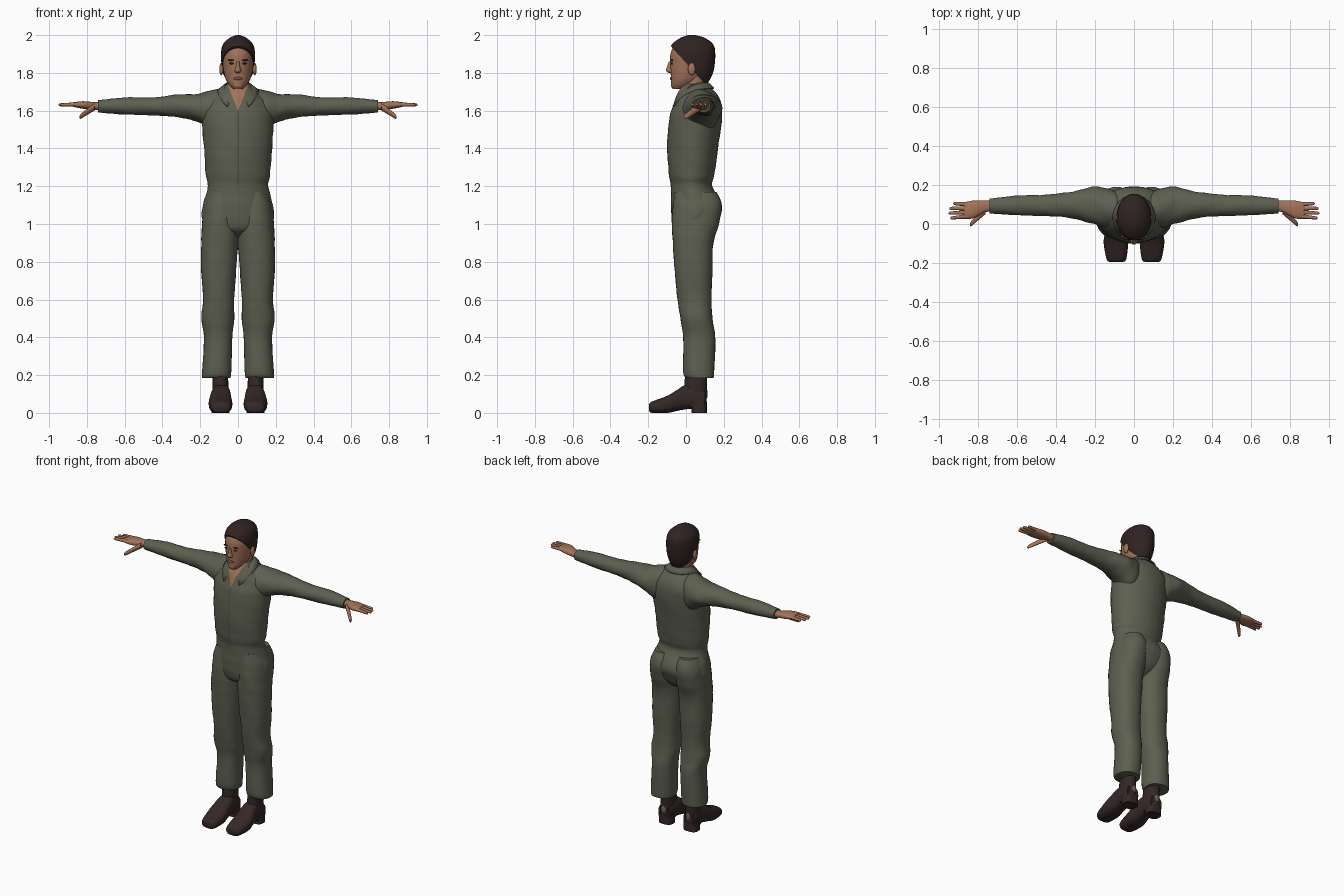
import bpy, bmesh, math
from mathutils import Vector

if "Cube" in bpy.data.objects:
    bpy.data.objects.remove(bpy.data.objects["Cube"])


def material(name, red, green, blue):
    mat = bpy.data.materials.new(name)
    mat.use_nodes = True
    mat.diffuse_color = (red, green, blue, 1)
    shader = mat.node_tree.nodes["Principled BSDF"]
    shader.inputs["Base Color"].default_value = mat.diffuse_color
    shader.inputs["Roughness"].default_value = .8
    return mat


OLIVE = material("olive cloth", .11, .115, .08)
SEAM = material("dark olive seam", .08, .085, .06)
SKIN = material("skin", .36, .17, .1)
LIP = material("lip", .25, .09, .06)
HAIR = material("dark brown hair", .03, .017, .016)
LEATHER = material("boot leather", .035, .02, .02)
TAN = material("worn tan patch", .17, .15, .11)
EYE = material("dark eye", .05, .03, .02)


def finish(name, bm, *materials, mirror=False):
    """Turn a bmesh into a smooth named object, mirrored to the right if asked."""
    bmesh.ops.recalc_face_normals(bm, faces=bm.faces)
    mesh = bpy.data.meshes.new(name)
    bm.to_mesh(mesh)
    bm.free()
    part = bpy.data.objects.new(name, mesh)
    bpy.context.collection.objects.link(part)
    for mat in materials:
        mesh.materials.append(mat)
    if mirror:
        part.modifiers.new("Mirror", 'MIRROR')
    bpy.ops.object.select_all(action='DESELECT')
    part.select_set(True)
    bpy.context.view_layer.objects.active = part
    bpy.ops.object.shade_smooth_by_angle(angle=math.radians(50))
    return part


def spline(before, start, end, after, t):
    """Smooth section between two neighbouring sections."""
    blend = []
    for a, b, c, d in zip(before, start, end, after):
        bend = 2 * a - 5 * b + 4 * c - d
        twist = 3 * (b - c) + d - a
        blend.append(b + t / 2 * (c - a + t * (bend + t * twist)))
    return blend


def loft(axis, *sections, sides=32, steps=5, power=1.0, fold=0.0):
    """Skin ovals; a section is its position, then low and high on both cross axes."""
    bm = bmesh.new()
    last = len(sections) - 1
    smooth = []
    for i in range(last):
        near = [sections[max(0, min(last, i + k))] for k in (-1, 0, 1, 2)]
        smooth += [spline(*near, step / steps) for step in range(steps)]
    smooth.append(sections[last])
    loops = []
    for pos, low_a, high_a, low_b, high_b in smooth:
        loop = []
        for k in range(sides):
            angle = math.tau * k / sides
            c, s = [math.copysign(abs(v) ** power, v)
                    for v in (math.cos(angle), math.sin(angle))]
            # Crossing waves give soft cloth folds
            wave = math.sin(pos * 55 + 3 * angle) * math.sin(pos * 23 - 2 * angle)
            swell = (1 + fold * wave) / 2
            a = (low_a + high_a) / 2 + c * swell * (high_a - low_a)
            b = (low_b + high_b) / 2 + s * swell * (high_b - low_b)
            spot = {'x': (pos, a, b), 'y': (a, pos, b), 'z': (a, b, pos)}[axis]
            loop.append(bm.verts.new(spot))
        loops.append(loop)
    for lower, upper in zip(loops, loops[1:]):
        for k in range(sides):
            bm.faces.new((lower[k - 1], lower[k], upper[k], upper[k - 1]))
    bm.faces.new(loops[0])
    bm.faces.new(loops[-1])
    return bm


def column(*sections, **options):
    """Upright loft about the centre line; a section is height, half width, front, back."""
    rings = [(z, -half, half, front, back) for z, half, front, back in sections]
    return loft('z', *rings, **options)


def cut(bm, point, normal, **options):
    geometry = bm.verts[:] + bm.edges[:] + bm.faces[:]
    bmesh.ops.bisect_plane(bm, geom=geometry, plane_co=point, plane_no=normal, **options)


def blob(name, place, size, mat, mirror=False):
    bm = bmesh.new()
    bmesh.ops.create_uvsphere(bm, u_segments=16, v_segments=10, radius=1)
    bmesh.ops.scale(bm, vec=size, verts=bm.verts)
    bmesh.ops.translate(bm, vec=place, verts=bm.verts)
    finish(name, bm, mat, mirror=mirror)


# Torso, with the open neck and front seam cut into the cloth
torso = column((.93, .05, 0, .08), (.97, .15, -.06, .14), (1.03, .19, -.075, .175),
               (1.1, .185, -.08, .19), (1.2, .16, -.08, .14), (1.26, .17, -.09, .15),
               (1.4, .18, -.1, .17), (1.55, .19, -.09, .19), (1.62, .18, -.07, .19),
               (1.68, .13, -.05, .17), (1.74, .06, -.02, .11), sides=48, fold=.012)
NECK_BOTTOM, NECK_SLOPE, SEAM_HALF = 1.6, .4, .004
for side in (-1, 1):
    cut(torso, (0, 0, NECK_BOTTOM), (side, 0, -NECK_SLOPE))
    cut(torso, (side * SEAM_HALF, 0, 0), (1, 0, 0))
for face in torso.faces:
    x, y, z = face.calc_center_median()
    if y < .03 and abs(x) < (z - NECK_BOTTOM) * NECK_SLOPE:
        face.material_index = 1
    elif y < 0 and abs(x) < SEAM_HALF and 1.2 < z < NECK_BOTTOM:
        face.material_index = 2
finish("coverall_torso", torso, OLIVE, SKIN, SEAM)

# Folded collar, sweeping from the nape down to a point at the front
bm = bmesh.new()
previous = None
for i in range(14):
    angle = i / 5
    across, along = math.sin(angle), math.cos(angle)
    drop = .12 * ((1 - along) / 2) ** 3
    edge = [bm.verts.new((.07 * across, .03 + .09 * along, 1.75 - drop)),
            bm.verts.new((.11 * across, .03 + .12 * along, 1.72 - drop))]
    if previous:
        bm.faces.new((*previous, *reversed(edge)))
    previous = edge
collar = finish("collar", bm, OLIVE, mirror=True)
collar.modifiers.new("Thickness", 'SOLIDIFY').thickness = .008

# Sleeves and trouser legs
sleeve = loft('x', (.05, -.02, .15, 1.5, 1.715), (.13, -.02, .18, 1.49, 1.71),
              (.21, 0, .19, 1.54, 1.69), (.32, .03, .165, 1.565, 1.685),
              (.45, .04, .15, 1.575, 1.67), (.6, .045, .145, 1.58, 1.67),
              (.74, .055, .13, 1.59, 1.655), fold=.03)
finish("sleeve", sleeve, OLIVE, mirror=True)
leg = loft('z', (.185, .04, .19, 0, .145), (.22, .035, .19, -.015, .15),
           (.4, .03, .18, -.015, .155), (.5, .02, .195, -.03, .14),
           (.6, .02, .185, -.045, .135), (.75, .01, .195, -.06, .14),
           (.9, 0, .195, -.07, .145), (1, 0, .19, -.075, .175),
           (1.1, 0, .18, -.07, .19), (1.17, .02, .155, -.06, .16),
           power=.9, fold=.012)
finish("trouser_leg", leg, OLIVE, mirror=True)

# Hands
palm = loft('x', (.71, .065, .12, 1.6, 1.645), (.76, .06, .12, 1.605, 1.645),
            (.82, .03, .12, 1.61, 1.65), (.87, .025, .11, 1.62, 1.645), power=.85)
finish("palm", palm, SKIN, mirror=True)


def digit(name, root, tip, thick):
    """Tapered finger with a rounded end."""
    root, tip = Vector(root), Vector(tip)
    rings = []
    for along, width in ((0, 1), (.5, .8), (.9, .65), (1, .2)):
        x, y, z = root.lerp(tip, along)
        reach = thick * width
        rings.append((x, y - reach, y + reach, z - reach, z + reach))
    finish(name, loft('x', *rings, sides=12), SKIN, mirror=True)


reaches = {"index": .94, "middle": .95, "ring": .945, "little": .925}
for i, (name, reach) in enumerate(reaches.items()):
    digit(name + "_finger", (.85, .04 + i * .02, 1.633), (reach, .03 + i * .025, 1.631), .012)
digit("thumb", (.76, .07, 1.62), (.84, -.005, 1.565), .02)

# Boots
shaft = loft('z', (.03, .05, .135, 0, .11), (.12, .05, .135, -.01, .11),
             (.25, .055, .135, 0, .115), power=.9)
finish("boot_shaft", shaft, LEATHER, mirror=True)
foot = loft('y', (-.195, .06, .12, .01, .045), (-.18, .04, .14, 0, .06),
            (-.1, .03, .155, 0, .09), (-.05, .035, .15, .01, .12),
            (.01, .04, .14, .02, .15), (.1, .05, .135, .02, .12), power=.75)
finish("boot_foot", foot, LEATHER, mirror=True)
heel = loft('z', (0, .045, .14, .03, .11), (.06, .045, .14, .03, .11), power=.7)
finish("boot_heel", heel, LEATHER, mirror=True)
blob("heel_patch", (.09, .11, .1), (.015, .004, .024), TAN, mirror=True)

# Head and neck
neck = column((1.62, .07, -.03, .13), (1.7, .06, -.015, .11), (1.8, .06, -.02, .11))
finish("neck", neck, SKIN)
head = column((1.715, .025, -.07, -.01), (1.74, .05, -.078, .05), (1.78, .07, -.08, .1),
              (1.85, .082, -.084, .14), (1.9, .083, -.082, .145), (1.95, .068, -.06, .13),
              (1.985, .03, -.02, .08))
finish("head", head, SKIN)
nose = column((1.8, .01, -.09, -.06), (1.81, .018, -.105, -.06),
              (1.835, .01, -.1, -.06), (1.86, .009, -.09, -.06), sides=16)
finish("nose", nose, SKIN)
blob("ear", (.088, .03, 1.82), (.011, .02, .033), SKIN, mirror=True)
blob("eye", (.034, -.075, 1.85), (.013, .005, .005), EYE, mirror=True)
blob("eyebrow", (.035, -.075, 1.868), (.019, .007, .004), HAIR, mirror=True)
blob("lips", (0, -.079, 1.77), (.024, .007, .008), LIP)
blob("chin", (0, -.066, 1.735), (.024, .013, .017), SKIN)

# Hair cap trimmed along a sloping hairline
hair = column((1.74, .055, -.02, .11), (1.78, .075, -.06, .135), (1.83, .086, -.08, .15),
              (1.9, .09, -.09, .155), (1.95, .08, -.075, .145), (1.985, .045, -.03, .1),
              (2, .01, .01, .05))
cut(hair, (0, -.07, 1.93), (0, 1.1, 1), clear_inner=True)
bmesh.ops.holes_fill(hair, edges=[edge for edge in hair.edges if edge.is_boundary])
finish("hair", hair, HAIR)
